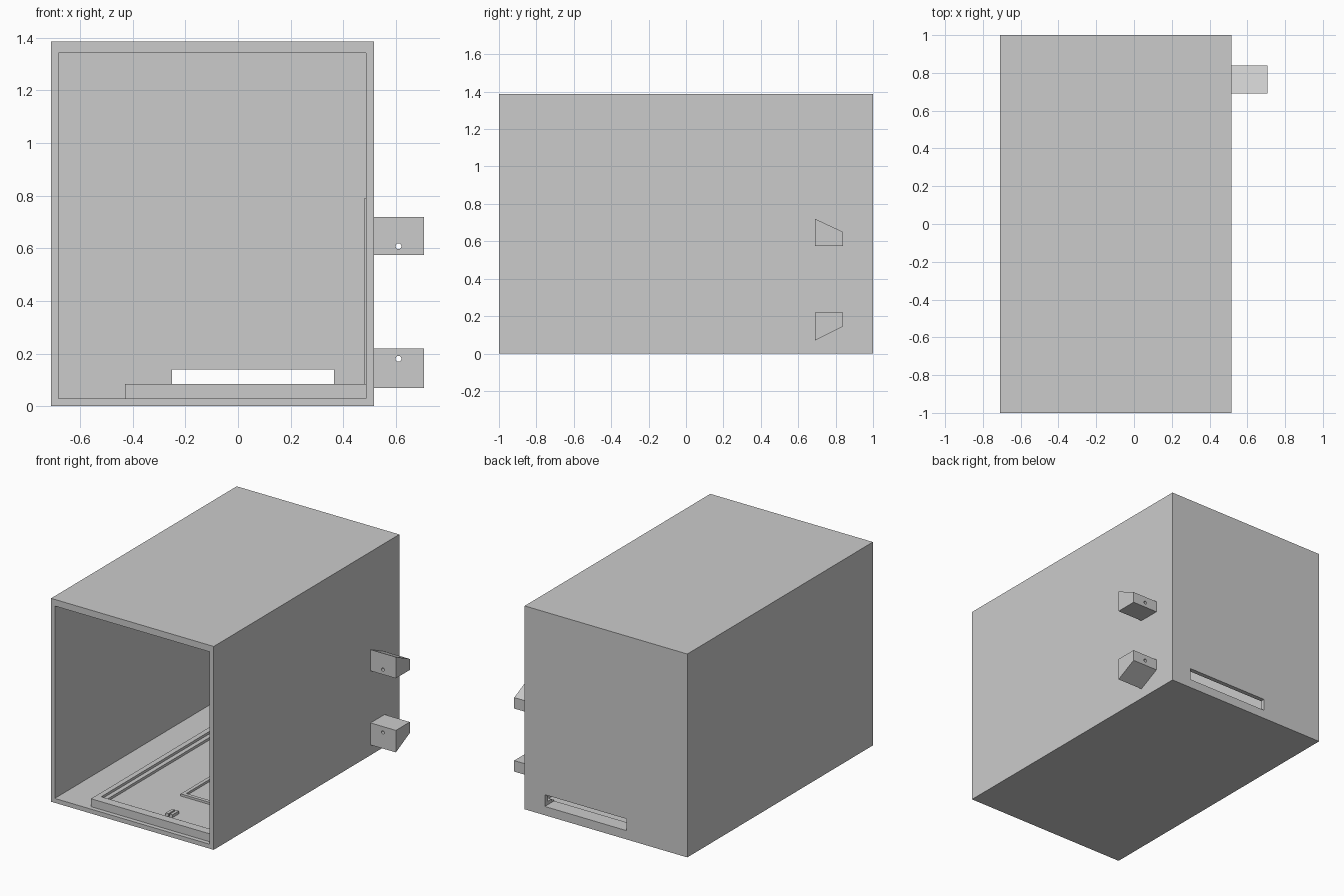
import bpy
import bmesh
import math
from mathutils import Matrix

default = bpy.data.objects.get("Cube")
if default:
    bpy.data.objects.remove(default, do_unlink=True)

grey = bpy.data.materials.new("plain grey")
grey.use_nodes = True
COLOUR = (0.6, 0.6, 0.6, 1)
grey.diffuse_color = COLOUR
grey.node_tree.nodes["Principled BSDF"].inputs["Base Color"].default_value = COLOUR


def finish(name, bm):
    mesh = bpy.data.meshes.new(name)
    bmesh.ops.recalc_face_normals(bm, faces=bm.faces)
    bm.to_mesh(mesh)
    bm.free()
    mesh.materials.append(grey)
    obj = bpy.data.objects.new(name, mesh)
    bpy.context.collection.objects.link(obj)
    return obj


def box(name, xs, ys, zs):
    bm = bmesh.new()
    bmesh.ops.create_cube(bm, size=1)
    for v in bm.verts:
        v.co = [lo + (c + 0.5) * (hi - lo) for c, (lo, hi) in zip(v.co, (xs, ys, zs))]
    return finish(name, bm)


def prism(name, profile, x0, x1):
    """Extrude a side profile of (y, z) points along x."""
    bm = bmesh.new()
    face = bm.faces.new([bm.verts.new((x0, y, z)) for y, z in profile])
    out = bmesh.ops.extrude_face_region(bm, geom=[face])
    for v in out["geom"]:
        if isinstance(v, bmesh.types.BMVert):
            v.co.x = x1
    return finish(name, bm)


def drill(name, x, y, z, radius):
    """Cylinder lying along y."""
    bm = bmesh.new()
    turn = Matrix.Translation((x, y, z)) @ Matrix.Rotation(math.pi / 2, 4, "X")
    bmesh.ops.create_cone(bm, cap_ends=True, segments=24, radius1=radius,
                          radius2=radius, depth=0.5, matrix=turn)
    return finish(name, bm)


def cut(obj, *cutters):
    for c in cutters:
        c.hide_render = True
        c.hide_viewport = True
        c.display_type = "WIRE"
        mod = obj.modifiers.new(c.name, "BOOLEAN")
        mod.operation = "DIFFERENCE"
        mod.solver = "EXACT"
        mod.object = c


# Open-fronted case with a slot low in the back wall
case = box("case", (-0.71, 0.517), (-1, 1), (0, 1.387))
cavity = box("cavity_cutter", (-0.682, 0.487), (-1.2, 0.97), (0.03, 1.342))
slot = box("slot_cutter", (-0.25, 0.365), (0.9, 1.2), (0.06, 0.14))
cut(case, cavity, slot)

# Floor tray with a stepped recess
tray = box("tray", (-0.43, 0.487), (-0.97, 0.97), (0.03, 0.084))
ledge = box("ledge_cutter", (-0.395, 0.455), (-0.91, 0.93), (0.067, 0.2))
well = box("well_cutter", (-0.365, 0.425), (-0.88, 0.9), (0.05, 0.2))
cut(tray, ledge, well, slot)

# Raised frame on the tray floor
frame = box("tray_frame", (-0.04, 0.32), (-0.56, 0.3), (0.05, 0.065))
cut(frame, box("frame_cutter", (-0.015, 0.295), (-0.535, 0.275), (0.04, 0.2)))

# Pair of small pegs near the front of the tray
for side, x in (("left", 0.09), ("right", 0.06)):
    box(side + "_peg", (x - 0.01, x + 0.01), (-0.85, -0.78), (0.05, 0.07))

# Thin liner on the inside of the side wall
box("wall_liner", (0.479, 0.487), (-0.9, 0.9), (0.03, 0.79))

# Outer brackets with wedge profiles and through holes
brackets = {
    "upper_bracket": ([(0.69, 0.575), (0.84, 0.575), (0.84, 0.65), (0.69, 0.72)], 0.608),
    "lower_bracket": ([(0.69, 0.07), (0.84, 0.145), (0.84, 0.22), (0.69, 0.22)], 0.18),
}
for name, (profile, hole_z) in brackets.items():
    bracket = prism(name, profile, 0.516, 0.708)
    cut(bracket, drill(name + "_drill", 0.61, 0.765, hole_z, 0.011))
